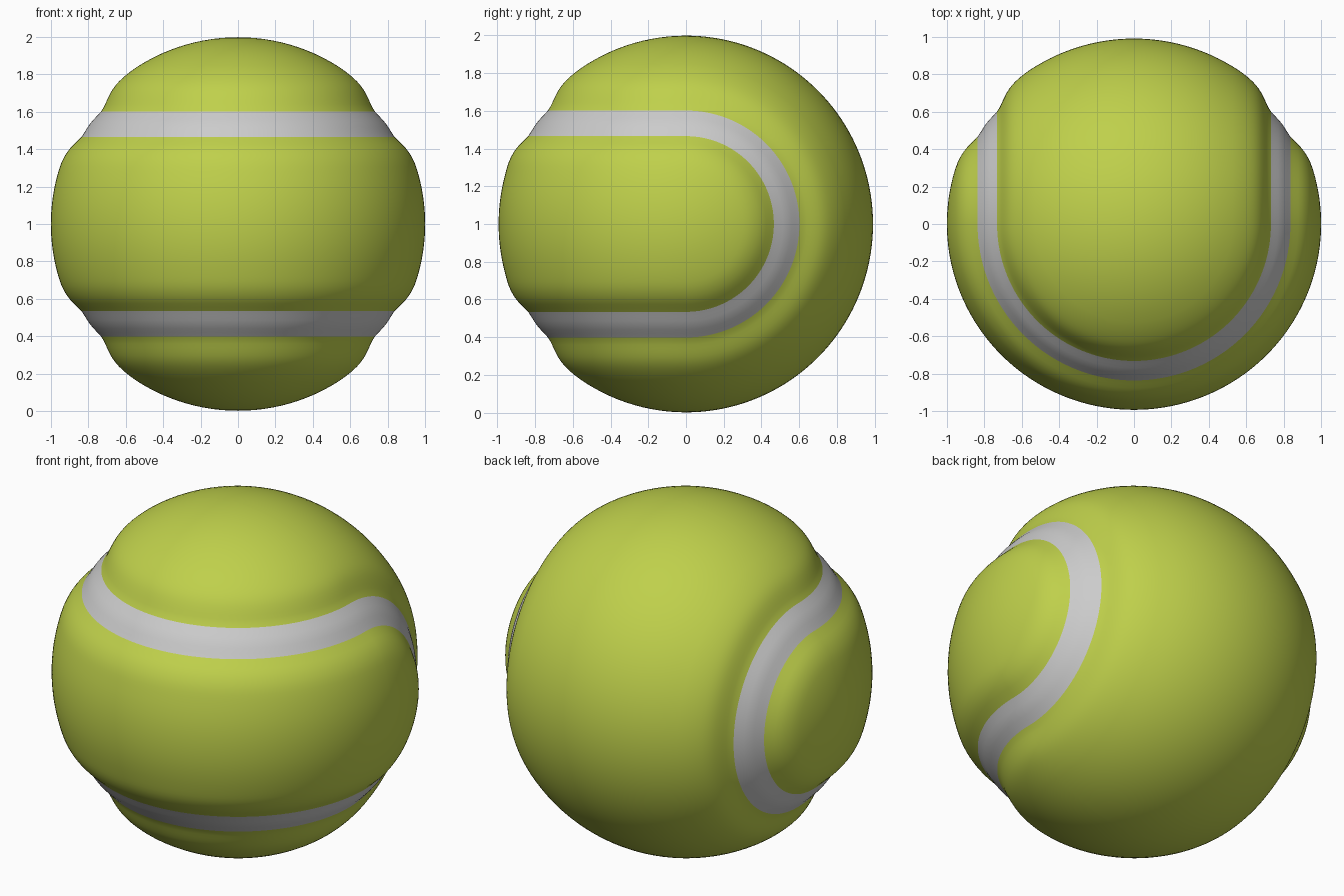
import bpy, bmesh
from math import sin, cos, pi, radians

if "Cube" in bpy.data.objects:
    bpy.data.objects.remove(bpy.data.objects["Cube"])

# Radius against the angle from the panel centre line: the groove profile
PROFILE = [(-10, 1.0), (0, 1.0), (10, 1.0), (19, 0.999), (22, 0.993), (24.5, 0.983),
           (27, 0.968), (29.1, 0.957), (34.3, 0.955), (39.4, 0.947), (41.5, 0.953),
           (44, 0.967), (47, 0.983), (50, 0.992), (55, 0.997), (62, 0.998),
           (76, 0.998), (90, 0.998), (104, 0.998)]
SEAM_IN, SEAM_OUT = 29.1, 39.4
COLS = 40            # columns in a quarter turn


def radius(a):
    # smooth interpolation of the profile
    for i in range(1, len(PROFILE) - 2):
        (a0, r0), (a1, r1), (a2, r2), (a3, r3) = PROFILE[i - 1:i + 3]
        if a1 <= a <= a2:
            h = a2 - a1
            t = (a - a1) / h
            m1 = (r2 - r0) / (a2 - a0) * h
            m2 = (r3 - r1) / (a3 - a1) * h
            return ((2*t**3 - 3*t**2 + 1) * r1 + (t**3 - 2*t**2 + t) * m1
                    + (3*t**2 - 2*t**3) * r2 + (t**3 - t**2) * m2)
    return 1.0


def span(lo, hi, n):
    return [lo + (hi - lo) * i / n for i in range(n + 1)]


def front(a, u):
    # rows run level round the front
    return cos(a) * sin(u), -cos(a) * cos(u), sin(a)


def back(a, u, side):
    # rows run as half circles round the side pole
    return side * cos(a), sin(a) * sin(u), sin(a) * cos(u)


def add_grid(bm, rows, us, place, sign=1):
    grid = []
    for deg in rows:
        r = radius(deg)
        flat = 0.993 if deg < 15 or deg > 60 else 1.0
        if 15 <= deg <= 27:
            flat = 0.993 + 0.007 * (deg - 15) / 12
        elif 42 <= deg <= 60:
            flat = 1 - 0.007 * (deg - 42) / 18
        row = []
        for u in us:
            x, y, z = place(sign * radians(deg), u)
            row.append(bm.verts.new((x * r, y * r * flat, z * r + 1)))
        grid.append(row)
    for r0, r1 in zip(grid, grid[1:]):
        for i in range(len(us) - 1):
            bm.faces.new((r0[i], r0[i + 1], r1[i + 1], r1[i]))


def build(name, bands, color=None):
    bm = bmesh.new()
    for rows in bands:
        for sign in (1, -1):
            add_grid(bm, rows, span(-pi / 2, pi / 2, COLS * 2), front, sign)
        for side in (1, -1):
            add_grid(bm, rows, span(0, pi, COLS * 2), lambda a, u: back(a, u, side))
    bmesh.ops.remove_doubles(bm, verts=bm.verts, dist=1e-4)
    bmesh.ops.dissolve_degenerate(bm, edges=bm.edges, dist=1e-5)
    # face every polygon away from the ball centre
    bm.normal_update()
    for f in bm.faces:
        c = f.calc_center_median()
        c.z -= 1
        if f.normal.dot(c) < 0:
            f.normal_flip()
        f.smooth = True
    me = bpy.data.meshes.new(name)
    bm.to_mesh(me)
    bm.free()
    ob = bpy.data.objects.new(name, me)
    bpy.context.collection.objects.link(ob)
    if color:
        mat = bpy.data.materials.new(name + "_material")
        mat.diffuse_color = color
        mat.use_nodes = True
        mat.node_tree.nodes["Principled BSDF"].inputs["Base Color"].default_value = mat.diffuse_color
        me.materials.append(mat)
    return ob


# Felt: front panel inside the seam, back panel outside it
build("felt_panels",
      [span(0, SEAM_IN, 18), span(SEAM_OUT, 58, 14) + span(58, 90, 12)[1:]],
      (0.52, 0.63, 0.07, 1))

# Pale seam strip lying in the groove
build("seam_strip", [span(SEAM_IN, SEAM_OUT, 6)])
